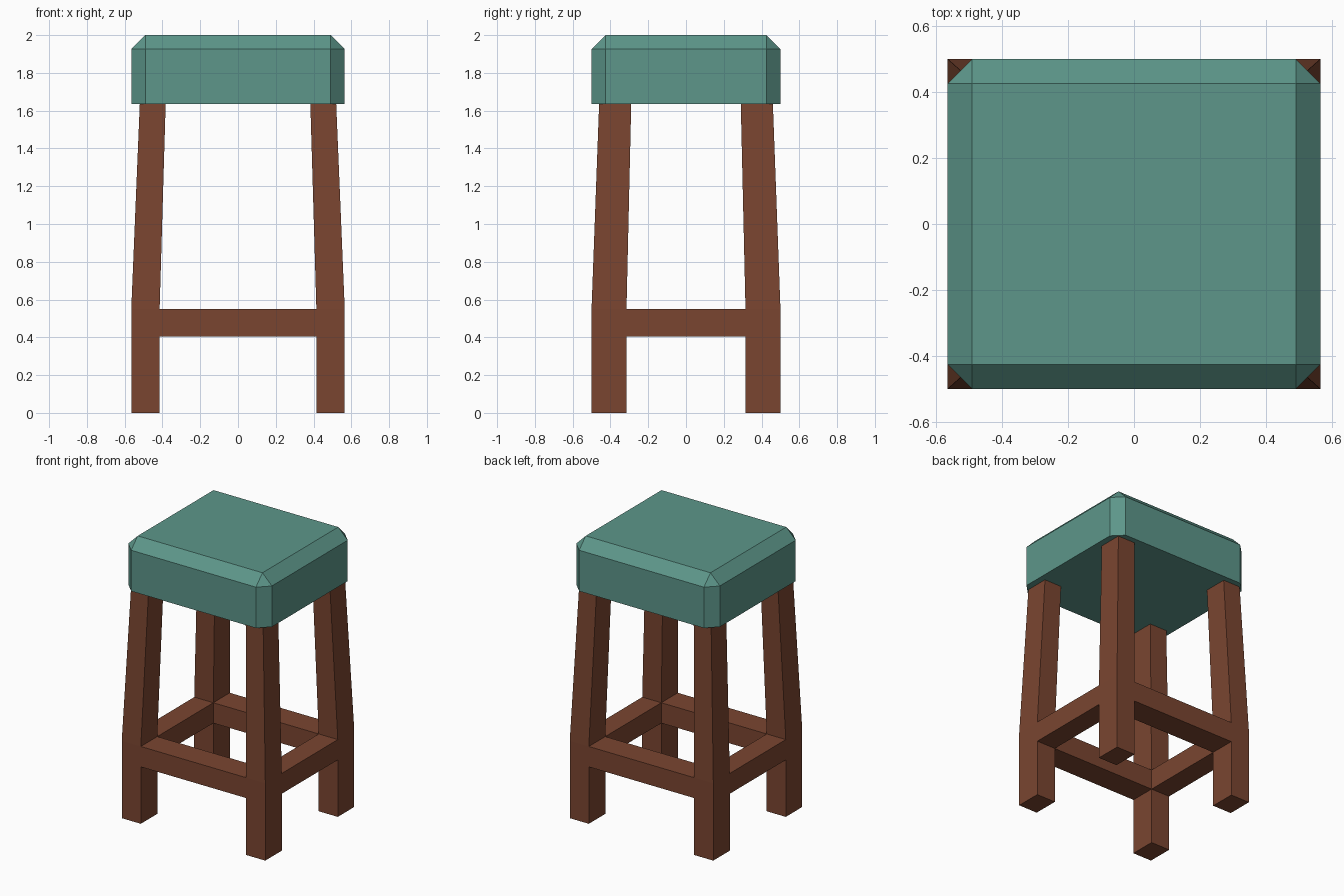
import bpy
import bmesh

default_cube = bpy.data.objects.get("Cube")
if default_cube:
    bpy.data.objects.remove(default_cube, do_unlink=True)


def make_material(name, colour):
    mat = bpy.data.materials.new(name)
    mat.use_nodes = True
    mat.diffuse_color = (*colour, 1)
    mat.node_tree.nodes["Principled BSDF"].inputs["Base Color"].default_value = (*colour, 1)
    return mat


wood = make_material("brown wood", (0.195, 0.06, 0.03))
fabric = make_material("teal cushion", (0.109, 0.305, 0.254))


def finish(name, bm, mat):
    bmesh.ops.recalc_face_normals(bm, faces=bm.faces)
    mesh = bpy.data.meshes.new(name)
    bm.to_mesh(mesh)
    bm.free()
    mesh.materials.append(mat)
    obj = bpy.data.objects.new(name, mesh)
    bpy.context.collection.objects.link(obj)
    return obj


def box(x0, x1, y0, y1, z0, z1):
    bm = bmesh.new()
    bmesh.ops.create_cube(bm, size=1)
    for v in bm.verts:
        v.co.x = x1 if v.co.x > 0 else x0
        v.co.y = y1 if v.co.y > 0 else y0
        v.co.z = z1 if v.co.z > 0 else z0
    return bm


# Main dimensions
HALF_X, HALF_Y = 0.565, 0.5
IN_X, IN_Y = 0.415, 0.315
RAIL_LOW, RAIL_TOP = 0.405, 0.55
SEAT_LOW, SEAT_TOP = 1.635, 2.0

# Each level of a leg: inner x, outer x, inner y, outer y, height
LEG_LEVELS = [
    (IN_X, HALF_X, IN_Y, HALF_Y, 0),
    (IN_X, HALF_X, IN_Y, HALF_Y, RAIL_TOP),
    (0.383, 0.52, 0.29, 0.46, SEAT_LOW),
]


def make_leg(name, sx, sy):
    bm = bmesh.new()
    rings = []
    for x0, x1, y0, y1, z in LEG_LEVELS:
        corners = [(x0, y0), (x1, y0), (x1, y1), (x0, y1)]
        rings.append([bm.verts.new((sx * x, sy * y, z)) for x, y in corners])
    for low, high in zip(rings, rings[1:]):
        for i in range(4):
            j = (i + 1) % 4
            bm.faces.new((low[i], low[j], high[j], high[i]))
    bm.faces.new(rings[0])
    bm.faces.new(rings[-1])
    finish(name, bm, wood)


# Four legs, straight at the foot and tapering inward above the rails
for y_name, sy in (("front", -1), ("back", 1)):
    for x_name, sx in (("left", 1), ("right", -1)):
        make_leg(f"{y_name}_{x_name}_leg", sx, sy)

# Rails, as deep as the legs and flush with them
for name, s in (("front_rail", -1), ("back_rail", 1)):
    y0, y1 = sorted((s * IN_Y, s * HALF_Y))
    finish(name, box(-IN_X, IN_X, y0, y1, RAIL_LOW, RAIL_TOP), wood)
for name, s in (("left_rail", 1), ("right_rail", -1)):
    x0, x1 = sorted((s * IN_X, s * HALF_X))
    finish(name, box(x0, x1, -IN_Y, IN_Y, RAIL_LOW, RAIL_TOP), wood)

# Cushion with chamfered top and corner edges, flat underneath
bm = box(-HALF_X, HALF_X, -HALF_Y, HALF_Y, SEAT_LOW, SEAT_TOP)
edges = [e for e in bm.edges if any(v.co.z > SEAT_LOW + 0.1 for v in e.verts)]
bmesh.ops.bevel(bm, geom=edges, offset=0.074, offset_type='OFFSET',
                segments=1, profile=0.5, affect='EDGES')
finish("seat_cushion", bm, fabric)
